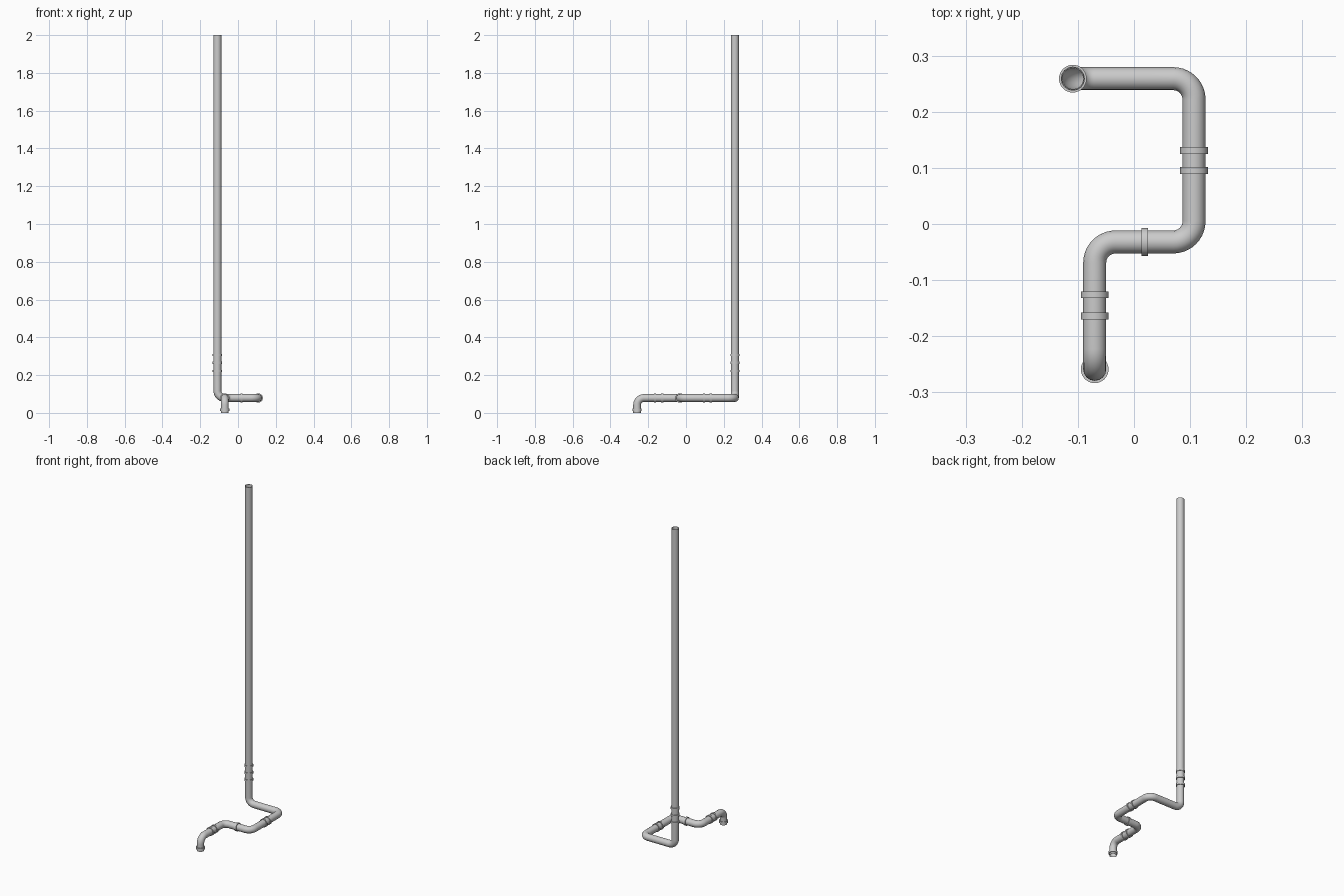
import bpy, math
from mathutils import Vector

if "Cube" in bpy.data.objects:
    bpy.data.objects.remove(bpy.data.objects["Cube"])

R = 0.0205       # pipe radius
BEND = 0.037     # centreline bend radius


def finish(obj, wall):
    bpy.ops.object.select_all(action='DESELECT')
    obj.select_set(True)
    bpy.context.view_layer.objects.active = obj
    if obj.type == 'CURVE':
        bpy.ops.object.convert(target='MESH')
        obj = bpy.context.object
    m = obj.modifiers.new("wall", 'SOLIDIFY')
    m.thickness = wall
    m.offset = -1
    bpy.ops.object.modifier_apply(modifier="wall")
    bpy.ops.object.shade_smooth_by_angle(angle=math.radians(40))
    return obj


def rounded_path(corners, steps=10):
    pts = [Vector(corners[0])]
    for a, b, c in zip(corners, corners[1:], corners[2:]):
        a, b, c = Vector(a), Vector(b), Vector(c)
        u, v = (a - b).normalized(), (c - b).normalized()
        centre = b + (u + v) * BEND
        for i in range(steps + 1):
            t = math.pi / 2 * i / steps
            pts.append(centre - v * BEND * math.cos(t) - u * BEND * math.sin(t))
    pts.append(Vector(corners[-1]))
    return pts


def pipe(name, corners, radius):
    cu = bpy.data.curves.new(name, 'CURVE')
    cu.dimensions = '3D'
    cu.bevel_depth = radius
    cu.bevel_resolution = 6
    sp = cu.splines.new('POLY')
    pts = rounded_path(corners)
    sp.points.add(len(pts) - 1)
    for p, q in zip(sp.points, pts):
        p.co = (*q, 1)
    obj = bpy.data.objects.new(name, cu)
    bpy.context.collection.objects.link(obj)
    return finish(obj, 0.0018)


def collar(name, loc, axis, width=0.012, radius=0.0247):
    bpy.ops.mesh.primitive_cylinder_add(vertices=32, radius=radius, depth=width,
                                        end_fill_type='NOTHING', location=loc)
    obj = bpy.context.object
    obj.name = name
    obj.rotation_euler = Vector(axis).to_track_quat('Z', 'Y').to_euler()
    finish(obj, radius - R + 0.0005)


# Bent run of pipe from the floor outlet to the base of the riser
pipe("bent_pipe", [(-0.07, -0.259, 0.0), (-0.07, -0.259, 0.079), (-0.07, -0.032, 0.079),
                   (0.107, -0.032, 0.079), (0.107, 0.259, 0.079),
                   (-0.109, 0.259, 0.079), (-0.109, 0.259, 0.265)], R)

# Tall straight riser
pipe("riser_pipe", [(-0.109, 0.259, 0.265), (-0.109, 0.259, 2.0)], 0.0215)

# Joint collars along the run
X, Y, Z = (1, 0, 0), (0, 1, 0), (0, 0, 1)
for i, y in enumerate((-0.164, -0.126)):
    collar(f"front_collar_{i}", (-0.07, y, 0.079), Y)
collar("middle_collar", (0.019, -0.032, 0.079), X)
for i, y in enumerate((0.0955, 0.131)):
    collar(f"side_collar_{i}", (0.107, y, 0.079), Y)
for i, z in enumerate((0.222, 0.265, 0.307)):
    collar(f"riser_collar_{i}", (-0.109, 0.259, z), Z)
collar("outlet_collar", (-0.07, -0.259, 0.016), Z)
